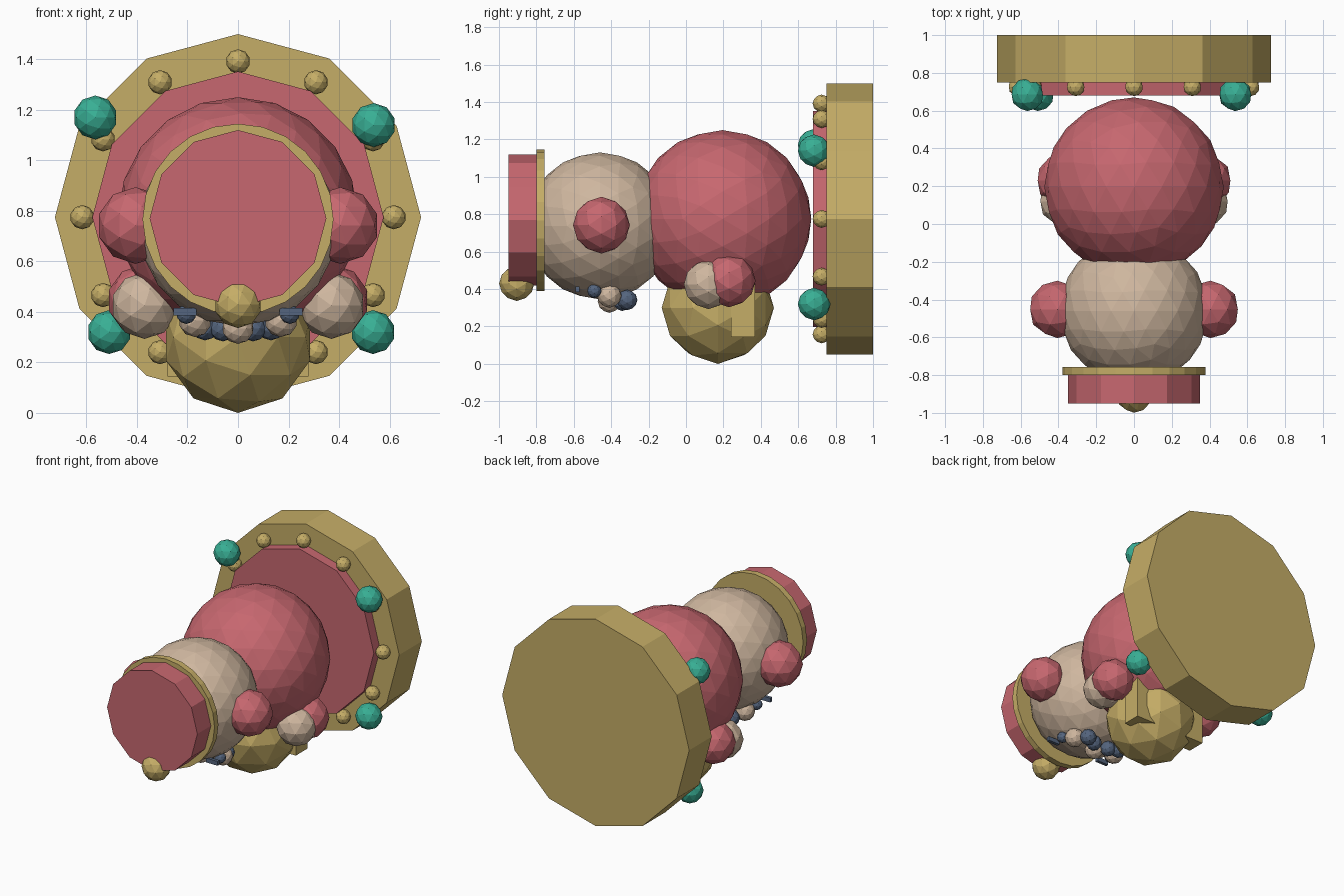
import bpy, math
from mathutils import Matrix

if "Cube" in bpy.data.objects:
    bpy.data.objects.remove(bpy.data.objects["Cube"], do_unlink=True)


def material(name, rgb):
    m = bpy.data.materials.new(name)
    m.use_nodes = True
    m.diffuse_color = (*rgb, 1)
    m.node_tree.nodes["Principled BSDF"].inputs["Base Color"].default_value = (*rgb, 1)
    return m


gold = material("gold", (0.56, 0.42, 0.135))
red = material("rose red", (0.57, 0.136, 0.16))
skin = material("tan", (0.62, 0.47, 0.345))
teal = material("teal", (0.04, 0.43, 0.30))
slate = material("slate blue", (0.09, 0.13, 0.21))

# The figure lies with its own upright axis along -y
LYING = math.pi / 2


def finish(name, mat):
    ob = bpy.context.object
    ob.name = name
    ob.data.materials.append(mat)
    return ob


def ball(name, loc, r, mat, subdiv=2):
    bpy.ops.mesh.primitive_ico_sphere_add(
        subdivisions=subdiv, radius=r, location=loc, rotation=(LYING, 0, 0))
    return finish(name, mat)


def disc(name, y0, y1, z, r, mat, sides=12):
    bpy.ops.mesh.primitive_cylinder_add(
        vertices=sides, radius=r, depth=y1 - y0,
        location=(0, (y0 + y1) / 2, z), rotation=(LYING, 0, 0))
    return finish(name, mat)


def box(name, loc, size, mat):
    bpy.ops.mesh.primitive_cube_add(size=1, location=loc)
    ob = finish(name, mat)
    ob.data.transform(Matrix.Diagonal((*size, 1)))
    return ob


def pair(name, loc, r, mat):
    for side, s in (("left", 1), ("right", -1)):
        ball(f"{side}_{name}", (s * loc[0], loc[1], loc[2]), r, mat)


AXIS = 0.775

# Base with its trim
disc("base", 0.75, 1.0, AXIS, 0.725, gold)
disc("base_inlay", 0.68, 0.76, AXIS, 0.577, red)
for i in range(12):
    a = i * math.tau / 12
    ball(f"base_bead_{i + 1}",
         (0.617 * math.sin(a), 0.725, AXIS + 0.617 * math.cos(a)), 0.048, gold)
for i, (x, z) in enumerate([(-0.565, 1.17), (0.537, 1.14), (-0.51, 0.32), (0.535, 0.32)]):
    ball(f"base_gem_{i + 1}", (x, 0.685, z), 0.087, teal)

# Body, arms and the pot held in front
ball("body", (0, 0.195, AXIS), 0.475, red, 3)
pair("sleeve", (0.375, 0.23, 0.445), 0.142, red)
pair("hand", (0.37, 0.12, 0.425), 0.132, skin)
ball("pot", (0, 0.17, 0.3), 0.3, gold)
box("pot_band", (0, 0.305, 0.295), (0.56, 0.13, 0.30), gold)

# Head and hat
ball("head", (0, -0.46, 0.738), 0.393, skin, 3)
pair("ear_tuft", (0.405, -0.452, 0.742), 0.152, red)
disc("hat_brim", -0.80, -0.757, 0.767, 0.378, gold, 24)
disc("hat_crown", -0.95, -0.79, 0.77, 0.35, red)
ball("hat_knob", (0, -0.905, 0.43), 0.094, gold)

# Face on the underside of the head
ball("nose", (0, -0.41, 0.335), 0.062, skin)
pair("cheek", (0.17, -0.41, 0.365), 0.065, skin)
pair("eye", (0.205, -0.49, 0.39), 0.038, slate)
pair("moustache_outer", (0.13, -0.315, 0.342), 0.055, slate)
pair("moustache_inner", (0.06, -0.34, 0.335), 0.052, slate)
for side, s in (("left", 1), ("right", -1)):
    box(f"{side}_brow", (s * 0.21, -0.58, 0.40), (0.09, 0.022, 0.03), slate)
